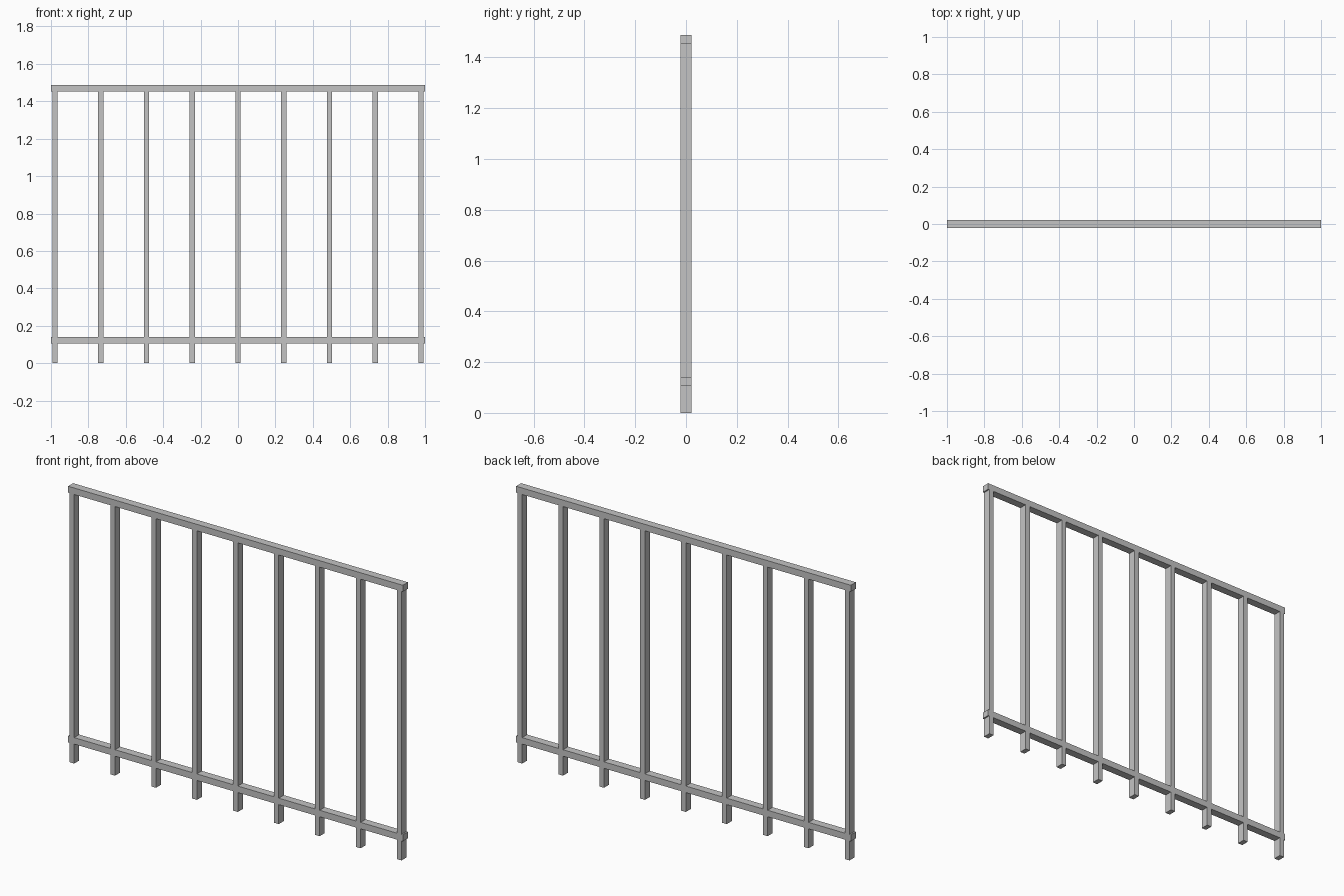
import bpy

# Remove the default cube
cube = bpy.data.objects.get("Cube")
if cube:
    bpy.data.objects.remove(cube, do_unlink=True)

# Single painted metal colour
GREY = (0.55, 0.55, 0.55, 1.0)
metal = bpy.data.materials.new("grey_metal")
metal.use_nodes = True
metal.diffuse_color = GREY
metal.node_tree.nodes["Principled BSDF"].inputs["Base Color"].default_value = GREY

DEPTH = 0.043
BAR_WIDTH = 0.028
BAR_COUNT = 9
SPACING = 0.2445
LOW_RAIL = (0.105, 0.14)
TOP_RAIL = (1.453, 1.488)


def beam(name, x, width, bottom, top):
    """Square-edged beam between two heights."""
    bpy.ops.mesh.primitive_cube_add(size=1, location=(x, 0, (bottom + top) / 2))
    obj = bpy.context.object
    obj.name = name
    obj.scale = (width, DEPTH, top - bottom)
    bpy.ops.object.transform_apply(location=False, rotation=False, scale=True)
    obj.data.materials.append(metal)
    return obj


# Horizontal rails
beam("bottom_rail", 0, 2, *LOW_RAIL)
beam("top_rail", 0, 2, *TOP_RAIL)

# Upright bars, butted between the rails, with a foot below each
for i in range(BAR_COUNT):
    x = (i - (BAR_COUNT - 1) / 2) * SPACING
    beam(f"bar_{i + 1}", x, BAR_WIDTH, LOW_RAIL[1], TOP_RAIL[0])
    beam(f"foot_{i + 1}", x, BAR_WIDTH, 0, LOW_RAIL[0])
